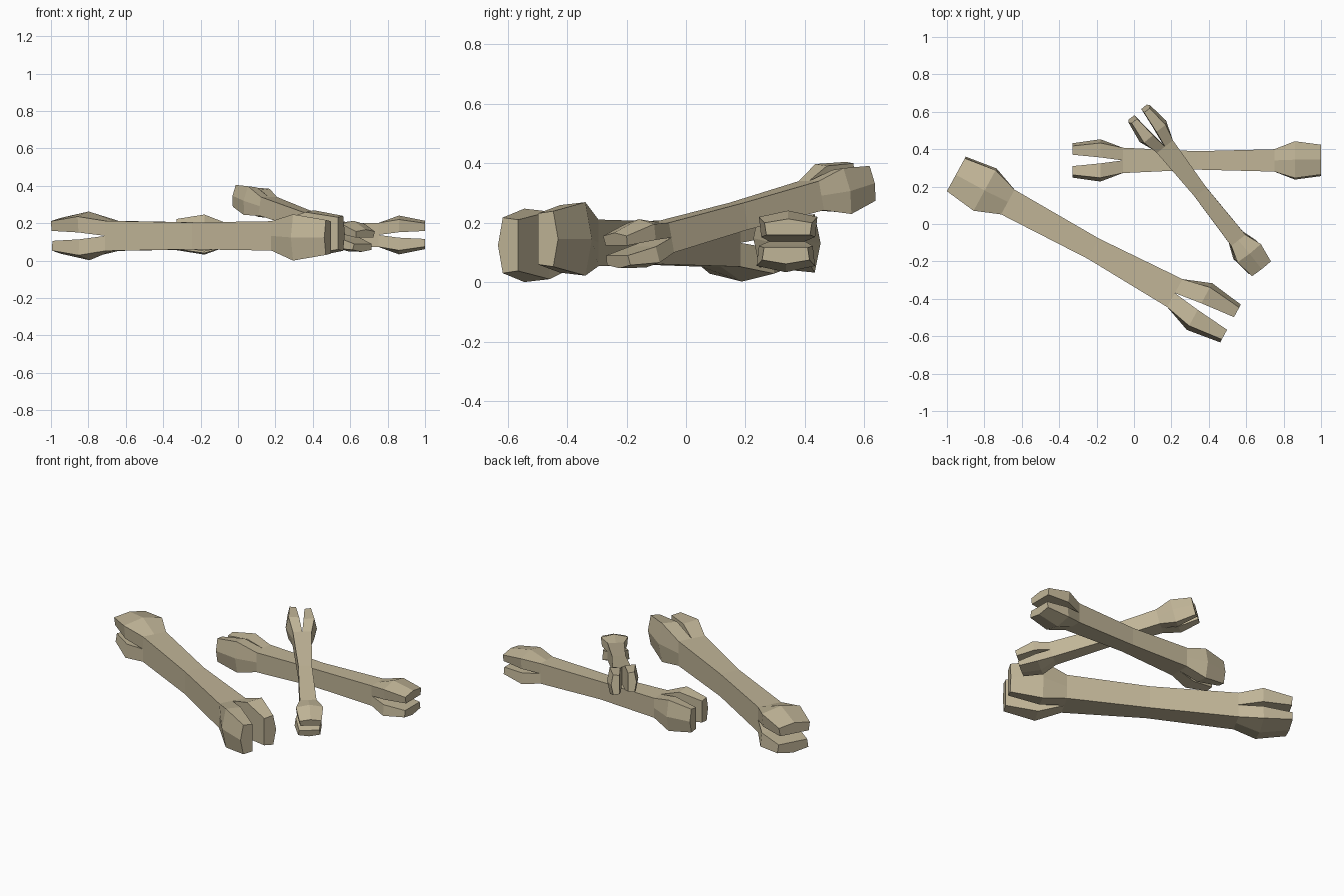
import bpy, bmesh
from math import radians
from mathutils import Vector

if "Cube" in bpy.data.objects:
    bpy.data.objects.remove(bpy.data.objects["Cube"])

mat = bpy.data.materials.new("bone_tan")
mat.diffuse_color = (0.53, 0.46, 0.31, 1)
mat.use_nodes = True
mat.node_tree.nodes["Principled BSDF"].inputs["Base Color"].default_value = mat.diffuse_color

# ring directions: +z, +y, -z, -y
DIRS = [Vector((0, 0, 1)), Vector((0, 1, 0)), Vector((0, 0, -1)), Vector((0, -1, 0))]


def shaft_ring(bm, x, hy, hz):
    pts = [(0, hz), (hy, hz), (hy, 0), (hy, -hz), (0, -hz), (-hy, -hz), (-hy, 0), (-hy, hz)]
    return [bm.verts.new((x, y, z)) for y, z in pts]


def bridge(bm, a, b):
    n = len(a)
    for i in range(n):
        j = (i + 1) % n
        bm.faces.new((a[i], a[j], b[j], b[i]))


def knob(bm, ring, start, sections, shift):
    """One lobe of a forked end, grown from half of the shaft ring.
    sections: (x, inner, corner, ridge, half_width)"""
    side, out = DIRS[start // 2], DIRS[(start // 2 + 1) % 4]
    prev = [ring[(start + k) % 8] for k in range(5)]
    for x, inner, corner, ridge, w in sections:
        cur = []
        for a, b in ((inner, w * 0.92), (corner, w), (ridge, 0), (corner, -w), (inner, -w * 0.92)):
            cur.append(bm.verts.new(Vector((x, 0, 0)) + out * a + side * b + shift))
        bridge(bm, prev, cur)
        prev = cur
    bm.faces.new(prev)


def bone(name, length, location, pitch, heading):
    bm = bmesh.new()
    # square shaft, thinnest in the middle
    rings = [shaft_ring(bm, *r) for r in ((-0.297, 0.051, 0.047),
                                          (0.0, 0.037, 0.043),
                                          (0.312, 0.045, 0.048))]
    for a, b in zip(rings, rings[1:]):
        bridge(bm, a, b)
    # end forked side to side
    wide = ((-0.387, 0.012, 0.070, 0.085, 0.074), (-0.5, 0.023, 0.058, 0.069, 0.056))
    knob(bm, rings[0], 0, wide, Vector((0, 0, -0.005)))
    knob(bm, rings[0], 4, wide, Vector((0, 0, 0.008)))
    # end forked up and down
    tall = ((0.395, 0.011, 0.062, 0.078, 0.074), (0.5, 0.016, 0.047, 0.057, 0.060))
    knob(bm, rings[2], 6, tall, Vector((0, 0.003, 0)))
    knob(bm, rings[2], 2, tall, Vector((0, -0.003, 0)))
    bmesh.ops.recalc_face_normals(bm, faces=bm.faces)
    bmesh.ops.scale(bm, vec=(length,) * 3, verts=bm.verts)
    me = bpy.data.meshes.new(name)
    bm.to_mesh(me)
    bm.free()
    me.materials.append(mat)
    ob = bpy.data.objects.new(name, me)
    ob.location = location
    ob.rotation_euler = (0, radians(pitch), radians(heading))
    bpy.context.collection.objects.link(ob)


bone("large_bone", 1.67, (-0.217, -0.132, 0.132), 0, 151.4)
bone("medium_bone", 1.33, (0.335, 0.34, 0.137), 0, 0)
# small bone leaning on the medium one
bone("small_bone", 1.07, (0.35, 0.178, 0.222), 12.5, -51.9)
